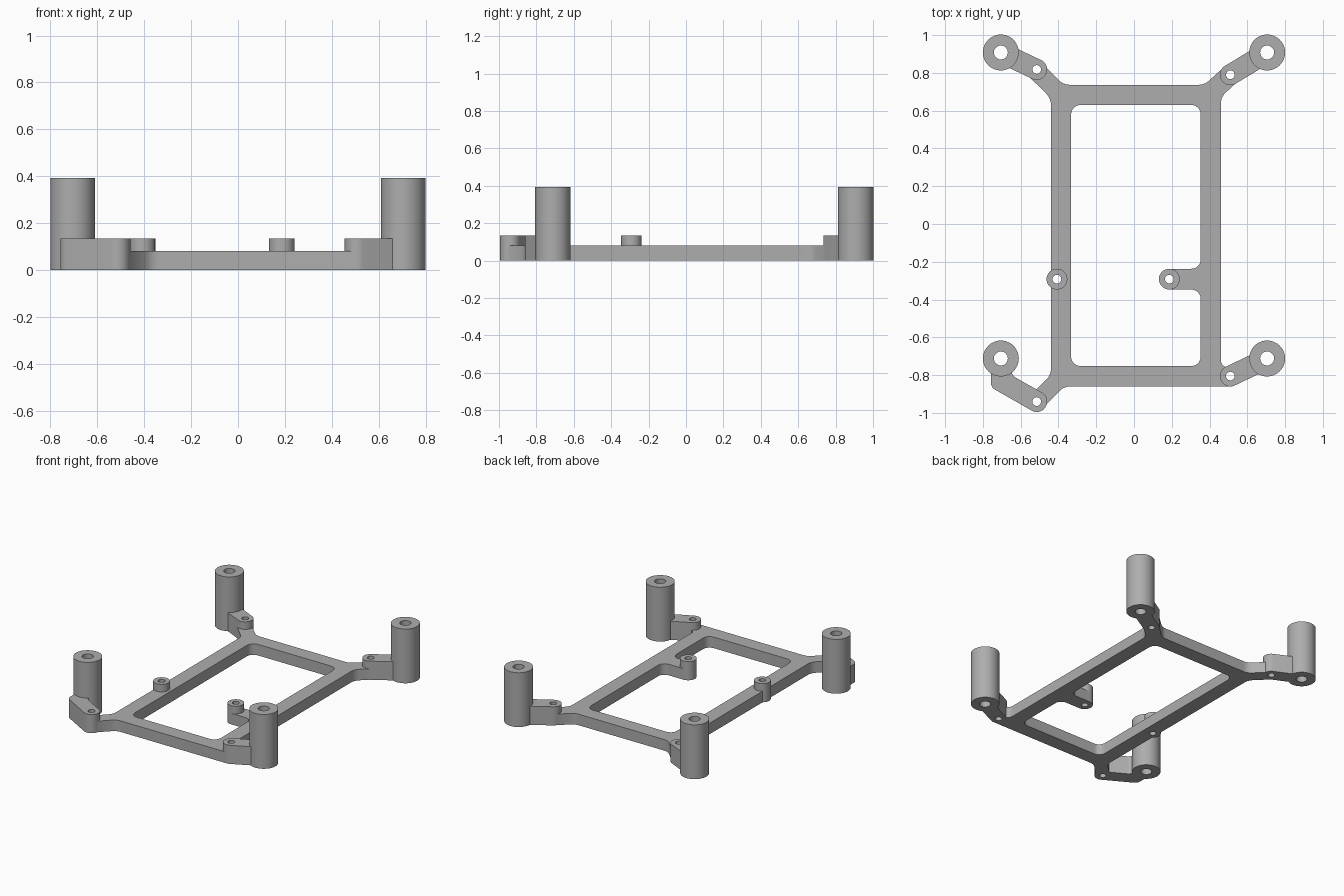
import bpy, bmesh
from math import sin, cos, tan, pi, tau
from mathutils import Vector

if "Cube" in bpy.data.objects:
    bpy.data.objects.remove(bpy.data.objects["Cube"], do_unlink=True)

PLATE_H, ARM_H, POST_H = 0.08, 0.135, 0.393
BOSS_R, POST_R = 0.055, 0.095

GREY = (0.42, 0.42, 0.42, 1)
grey = bpy.data.materials.new("plain grey")
grey.use_nodes = True
grey.diffuse_color = GREY
grey.node_tree.nodes["Principled BSDF"].inputs["Base Color"].default_value = GREY


def rounded(corners, steps=10):
    """Outline from (x, y, radius) corners, each replaced by a fillet arc."""
    pts = []
    for i, (x, y, r) in enumerate(corners):
        p = Vector((x, y))
        if r == 0:
            pts.append(p)
            continue
        to_a = (Vector(corners[i - 1][:2]) - p).normalized()
        to_b = (Vector(corners[(i + 1) % len(corners)][:2]) - p).normalized()
        angle = to_a.angle(to_b)
        reach = r / tan(angle / 2)
        centre = p + (to_a + to_b).normalized() * r / sin(angle / 2)
        v0, v1 = p + to_a * reach - centre, p + to_b * reach - centre
        w = pi - angle
        for k in range(steps + 1):
            t = k / steps
            pts.append(centre + (v0 * sin((1 - t) * w) + v1 * sin(t * w)) / sin(w))
    return pts


def circle(centre, radius, n=48):
    return [Vector((centre[0] + radius * cos(tau * k / n),
                    centre[1] + radius * sin(tau * k / n))) for k in range(n)]


def prism(name, outline, top, bottom=0.0):
    bm = bmesh.new()
    face = bm.faces.new([bm.verts.new((p.x, p.y, bottom)) for p in outline])
    out = bmesh.ops.extrude_face_region(bm, geom=[face])
    verts = [g for g in out["geom"] if isinstance(g, bmesh.types.BMVert)]
    bmesh.ops.translate(bm, verts=verts, vec=(0, 0, top - bottom))
    bmesh.ops.recalc_face_normals(bm, faces=bm.faces)
    mesh = bpy.data.meshes.new(name)
    bm.to_mesh(mesh)
    bm.free()
    mesh.materials.append(grey)
    obj = bpy.data.objects.new(name, mesh)
    bpy.context.collection.objects.link(obj)
    return obj


def combine(target, tool, operation):
    """Apply a boolean and discard the tool object."""
    mod = target.modifiers.new("combine", "BOOLEAN")
    mod.operation, mod.solver, mod.object = operation, "EXACT", tool
    bpy.context.view_layer.objects.active = target
    bpy.ops.object.modifier_apply(modifier=mod.name)
    bpy.data.objects.remove(tool, do_unlink=True)


def arm_outline(post, boss):
    """Straight arm from inside a post to a round end about its boss."""
    a, b = Vector(post), Vector(boss)
    u = (b - a).normalized() * BOSS_R
    n = Vector((-u.y, u.x))
    r = BOSS_R * 0.99
    a += u
    return rounded([(*(a - n), 0), (*(b + u - n), r), (*(b + u + n), r), (*(a + n), 0)])


# Flat frame with its diagonal corner webs
frame = prism("mounting_frame", rounded([
    (-0.37, -0.86, 0.08), (0.51, -0.86, 0), (0.54, -0.76, 0), (0.46, -0.76, 0.04),
    (0.46, 0.672, 0.08), (0.55, 0.755, 0), (0.47, 0.825, 0), (0.373, 0.737, 0.08),
    (-0.373, 0.737, 0.08), (-0.475, 0.839, 0), (-0.55, 0.775, 0), (-0.44, 0.665, 0.08),
    (-0.44, -0.80, 0.08), (-0.53, -0.89, 0), (-0.475, -0.965, 0)]), PLATE_H)

# Window, leaving a small tab on the left rail
F = 0.05
window = prism("window_cutter", rounded([
    (-0.333, -0.752, F), (0.353, -0.752, F), (0.353, -0.347, F), (0.187, -0.347, 0),
    (0.187, -0.237, 0), (0.353, -0.237, F), (0.353, 0.63, F), (-0.333, 0.63, F)]),
    0.5, -0.1)
combine(frame, window, "DIFFERENCE")

posts = [(-0.705, 0.908), (0.705, 0.908), (0.705, -0.712), (-0.705, -0.712)]
corner_bosses = [(-0.515, 0.818), (0.51, 0.79), (0.51, -0.805), (-0.515, -0.94)]
rail_bosses = [(-0.408, -0.292), (0.187, -0.292)]

# Three straight arms and one cranked arm
for post, boss in list(zip(posts, corner_bosses))[:3]:
    combine(frame, prism("arm", arm_outline(post, boss), ARM_H), "UNION")
cranked = rounded([
    (-0.757, -0.73, 0), (-0.757, -0.865, 0.04), (-0.494, -1.015, 0.054),
    (-0.440, -0.919, 0.054), (-0.65, -0.80, 0.05), (-0.65, -0.73, 0)])
combine(frame, prism("cranked_arm", cranked, ARM_H), "UNION")

# Bosses on the rails and tall corner posts
for c in rail_bosses:
    combine(frame, prism("boss", circle(c, BOSS_R), ARM_H), "UNION")
for c in posts:
    combine(frame, prism("post", circle(c, POST_R), POST_H), "UNION")

# Through holes
for centres, radius in ((posts, 0.037), (corner_bosses + rail_bosses, 0.023)):
    for c in centres:
        combine(frame, prism("drill", circle(c, radius, 32), 0.5, -0.1), "DIFFERENCE")

bpy.ops.object.select_all(action="DESELECT")
frame.select_set(True)
bpy.context.view_layer.objects.active = frame
bpy.ops.object.shade_smooth_by_angle(angle=pi / 6)
